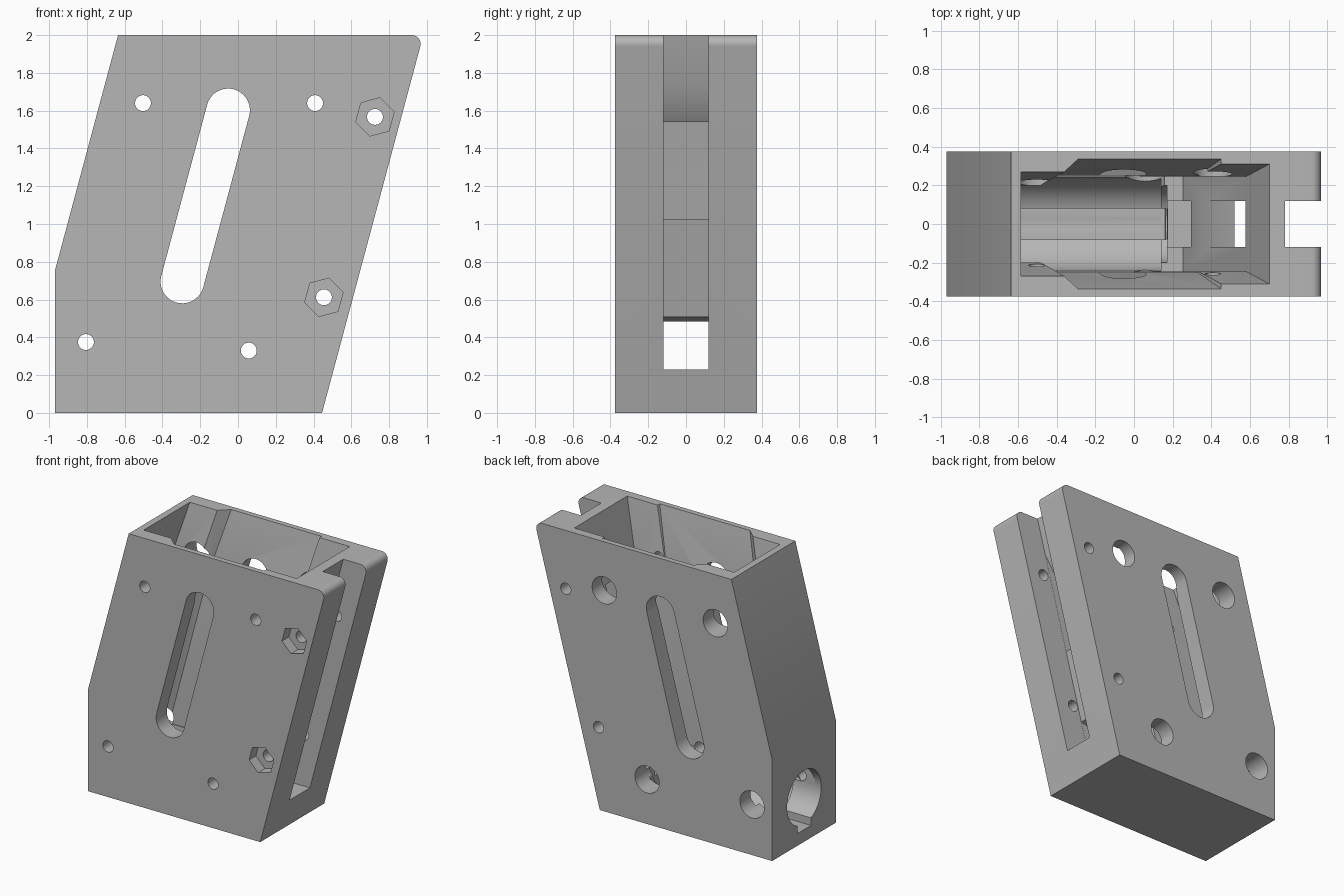
import bpy, bmesh, math
from mathutils import Vector

if "Cube" in bpy.data.objects:
    bpy.data.objects.remove(bpy.data.objects["Cube"])

LEAN = math.tan(math.radians(15))   # the whole housing leans 15 degrees
HALF = 0.375

grey = bpy.data.materials.new("Housing grey")
grey.use_nodes = True
COLOUR = (0.47, 0.47, 0.47, 1)
grey.diffuse_color = COLOUR
grey.node_tree.nodes["Principled BSDF"].inputs["Base Color"].default_value = COLOUR


def loft(name, rings):
    """Closed solid through rings of equal point count."""
    bm = bmesh.new()
    loops = [[bm.verts.new(p) for p in ring] for ring in rings]
    bm.faces.new(loops[0])
    bm.faces.new(loops[-1])
    n = len(loops[0])
    for a, b in zip(loops, loops[1:]):
        for i in range(n):
            j = (i + 1) % n
            bm.faces.new((a[i], a[j], b[j], b[i]))
    bmesh.ops.recalc_face_normals(bm, faces=bm.faces)
    mesh = bpy.data.meshes.new(name)
    bm.to_mesh(mesh)
    bm.free()
    mesh.materials.append(grey)
    ob = bpy.data.objects.new(name, mesh)
    bpy.context.collection.objects.link(ob)
    return ob


def plate(name, outline, y0, y1):
    """Side outline in x, z extruded along y."""
    return loft(name, [[(x, y, z) for x, z in outline] for y in (y0, y1)])


def arc(cx, cz, r, start, end, n):
    steps = [math.radians(start + (end - start) * i / n) for i in range(n + 1)]
    return [(cx + r * math.cos(a), cz + r * math.sin(a)) for a in steps]


def disc(cx, cz, r, n=40, turn=0):
    return arc(cx, cz, r, turn, turn + 360, n)[:-1]


def lean_x(x_top, z):
    return x_top - LEAN * (2 - z)


def cut(cutter):
    mod = body.modifiers.new("Cut", "BOOLEAN")
    mod.operation = "DIFFERENCE"
    mod.solver = "EXACT"
    mod.object = cutter
    bpy.context.view_layer.objects.active = body
    bpy.ops.object.modifier_apply(modifier=mod.name)
    bpy.data.objects.remove(cutter)


# Outer block with a rounded upper corner
outline = [(-0.97, 0), (0.445, 0)]
outline += arc(0.92, 1.953, 0.047, -15, 90, 10)
outline += [(-0.635, 2), (-0.97, 0.75)]
body = plate("housing", outline, -HALF, HALF)


# Leaning shaft with a tapered mouth
def shaft_ring(z, neck, main, nose):
    half = [(-0.585, neck), (-0.36, neck), (-0.29, main),
            (0.45, main), (0.452, nose), (0.70, nose)]
    full = half + [(x, -y) for x, y in reversed(half)]
    return [(max(lean_x(x, z), -0.92 + 0.01 * x), y, z) for x, y in full]


cut(loft("shaft", [shaft_ring(0.33, 0.2, 0.25, 0.245),
                   shaft_ring(1.55, 0.2, 0.25, 0.245),
                   shaft_ring(2.0, 0.27, 0.335, 0.31),
                   shaft_ring(2.05, 0.278, 0.344, 0.317)]))

# Round trough in the floor, side outlet and its bottom channel
for name, r, x0, x1 in (("outlet", 0.2, -1.1, 0.17), ("trough", 0.243, -0.74, 0.14)):
    ring = disc(0, 0.33, r, 48)
    cut(loft(name, [[(x, y, z) for y, z in ring] for x in (x0, x1)]))
cut(plate("channel", [(-1.1, 0.09), (0.16, 0.09), (0.18, 0.3), (-1.1, 0.3)], -0.08, 0.08))

# Rail groove down the leaning edge, with two windows into the shaft
SLOT = 0.12
cut(plate("groove", [(lean_x(0.78, 0.23), 0.23), (1.2, 0.23), (1.2, 2.1),
                     (lean_x(0.78, 2.1), 2.1)], -SLOT, SLOT))
cut(plate("lower_window", [(0.1, 0.23), (0.42, 0.23), (0.42, 0.52), (0.1, 0.43)],
          -SLOT + 0.001, SLOT - 0.001))
cut(plate("upper_window", [(0.36, 0.80), (0.55, 1.07), (0.74, 1.78), (0.55, 1.50)],
          -SLOT + 0.001, SLOT - 0.001))

# Long viewing slot through both walls
cut(plate("view_slot", arc(-0.052, 1.602, 0.115, -15, 165, 20)
          + arc(-0.295, 0.695, 0.115, 165, 345, 20), -0.5, 0.5))

# Screw holes, narrow at the front and wide at the back
for x, z in ((-0.503, 1.64), (0.408, 1.64), (-0.805, 0.375), (0.057, 0.33)):
    cut(plate("screw_hole", disc(x, z, 0.042), -0.5, 0))
    cut(plate("head_hole", disc(x, z, 0.1), 0, 0.5))

# Bolt holes with hexagonal nut pockets
for x, z in ((0.725, 1.567), (0.455, 0.612)):
    cut(plate("bolt_hole", disc(x, z, 0.042), -0.5, 0.5))
    cut(plate("nut_pocket", disc(x, z, 0.105, 6, 15), -0.5, -HALF + 0.08))

bpy.ops.object.select_all(action="DESELECT")
body.select_set(True)
bpy.context.view_layer.objects.active = body
bpy.ops.object.shade_smooth_by_angle(angle=math.radians(25))
